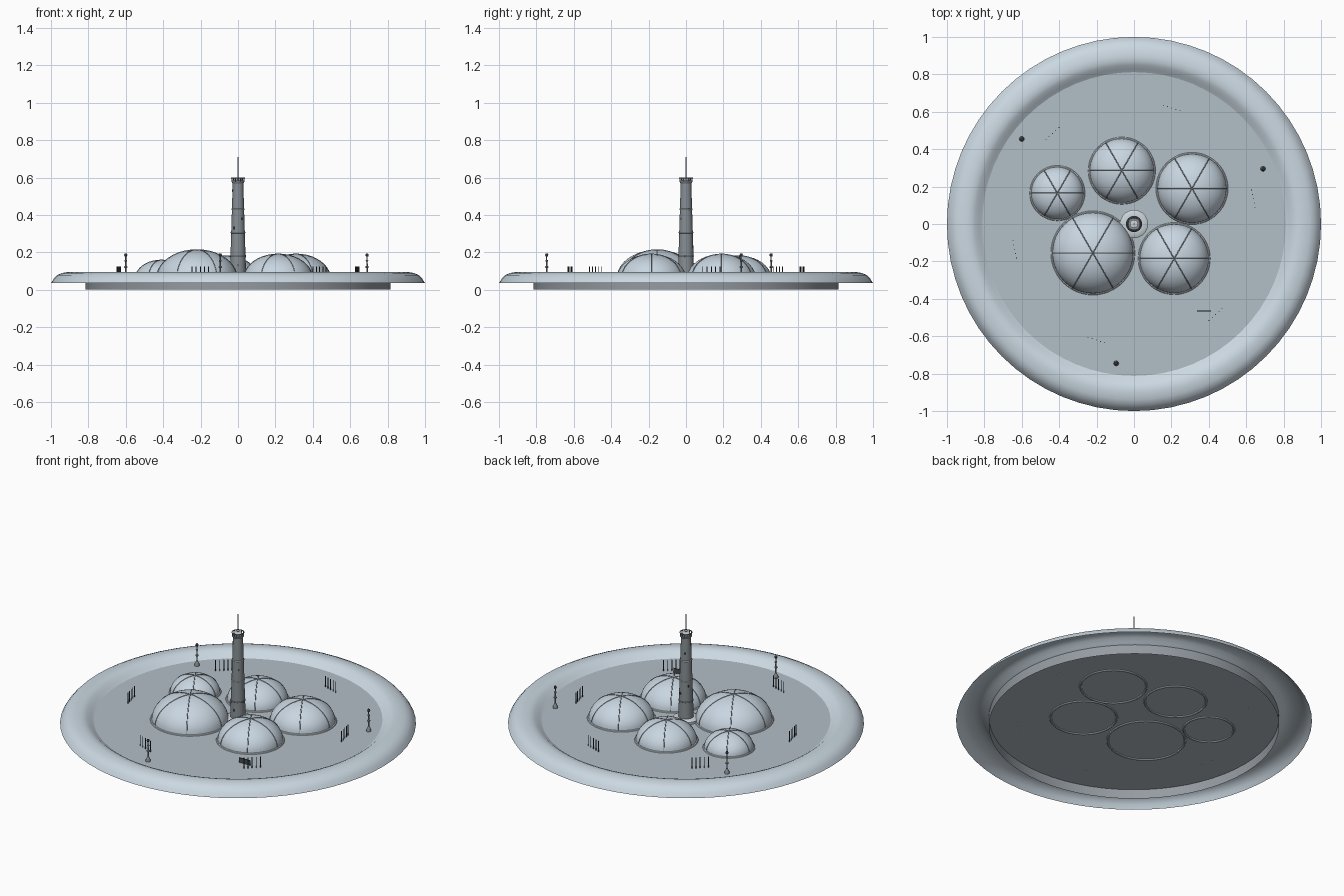
import bpy, bmesh, math
from math import sin, cos, pi, radians

if "Cube" in bpy.data.objects:
    bpy.data.objects.remove(bpy.data.objects["Cube"])

FLOOR = 0.058


def mat(name, r, g, b):
    m = bpy.data.materials.new(name)
    m.diffuse_color = (r, g, b, 1)
    m.use_nodes = True
    m.node_tree.nodes["Principled BSDF"].inputs["Base Color"].default_value = m.diffuse_color
    return m


RIM = mat("pale_blue_hull", 0.60, 0.69, 0.76)
DECK = mat("blue_grey_deck", 0.45, 0.52, 0.57)
GLASS = mat("pale_dome", 0.58, 0.67, 0.75)
TOWER = mat("tower_grey", 0.24, 0.27, 0.29)
TRIM = mat("light_trim", 0.60, 0.66, 0.70)
RIB = mat("rib_grey", 0.28, 0.32, 0.35)
SKIRT = mat("skirt_grey", 0.30, 0.33, 0.36)
DARK = mat("dark_metal", 0.06, 0.07, 0.08)


def finish(name, bm, m, angle=40):
    me = bpy.data.meshes.new(name)
    bm.to_mesh(me)
    bm.free()
    me.materials.append(m)
    ob = bpy.data.objects.new(name, me)
    bpy.context.collection.objects.link(ob)
    bpy.ops.object.select_all(action='DESELECT')
    ob.select_set(True)
    bpy.context.view_layer.objects.active = ob
    bpy.ops.object.shade_smooth_by_angle(angle=radians(angle))
    return ob


def add_lathe(bm, prof, segs, cx=0, cy=0):
    """Revolve (r, z) points listed from bottom/outside to top/centre."""
    rings = []
    for r, z in prof:
        if r < 1e-6:
            rings.append([bm.verts.new((cx, cy, z))] * segs)
        else:
            rings.append([bm.verts.new((cx + r * cos(2 * pi * j / segs),
                                        cy + r * sin(2 * pi * j / segs), z))
                          for j in range(segs)])
    for a, b in zip(rings, rings[1:]):
        for j in range(segs):
            k = (j + 1) % segs
            vs = list(dict.fromkeys((a[j], a[k], b[k], b[j])))
            if len(vs) > 2:
                bm.faces.new(vs)


def lathe(name, prof, segs, m, cx=0, cy=0):
    bm = bmesh.new()
    add_lathe(bm, prof, segs, cx, cy)
    return finish(name, bm, m)


def tube(r, z0, z1):
    return [(0, z0), (r, z0), (r, z1), (0, z1)]


def ring(R, r, z, n=8):
    return [(R + r * cos(2 * pi * i / n), z + r * sin(2 * pi * i / n)) for i in range(n + 1)]


def box(name, size, loc, rot, m):
    bm = bmesh.new()
    bmesh.ops.create_cube(bm, size=1)
    bmesh.ops.scale(bm, vec=size, verts=bm.verts)
    ob = finish(name, bm, m)
    ob.location, ob.rotation_euler = loc, rot
    return ob


# Platform: open dish-shaped hull, flat deck and lower skirt
lathe("hull_rim", [(1, .035), (.986, .058), (.967, .078), (.94, .090), (.90, .096),
                   (.872, .094), (.85, .085), (.83, .070), (.812, FLOOR)], 64, RIM)
lathe("deck", [(.815, FLOOR), (0, FLOOR)], 64, DECK)
lathe("skirt", [(.815, 0), (.815, FLOOR)], 64, SKIRT)

# Domes with base ring and six meridian ribs
DOMES = [(-.22, -.155, .217), (.215, -.185, .185), (.31, .19, .185),
         (-.065, .285, .172), (-.41, .165, .14)]
for n, (cx, cy, R) in enumerate(DOMES, 1):
    h = 0.72 * R
    arc = [(R * cos(pi / 2 * i / 10) if i < 10 else 0, FLOOR + h * sin(pi / 2 * i / 10))
           for i in range(11)]
    lathe(f"dome_{n}", arc, 48, GLASS, cx, cy)
    lathe(f"dome_ring_{n}", ring(R + .001, .007, FLOOR), 48, TRIM, cx, cy)
    cu = bpy.data.curves.new(f"dome_ribs_{n}", 'CURVE')
    cu.dimensions = '3D'
    cu.bevel_depth, cu.bevel_resolution = .0025, 1
    for k in range(3):
        sp = cu.splines.new('POLY')
        sp.points.add(20)
        for i, p in enumerate(sp.points):
            t = pi * i / 20
            p.co = (cx + R * cos(t) * cos(k * pi / 3), cy + R * cos(t) * sin(k * pi / 3),
                    FLOOR + h * sin(t), 1)
    ob = bpy.data.objects.new(f"dome_ribs_{n}", cu)
    bpy.context.collection.objects.link(ob)
    cu.materials.append(RIB)

# Central tower: foot, tapered shaft, light bands, gallery and mast
lathe("tower_foot", [(.075, FLOOR), (.075, .072), (.06, .08), (.04, .08)], 32, TRIM)


def shaft_r(z):
    return .044 - .016 * (z - FLOOR) / (.58 - FLOOR)


lathe("tower_shaft", [(shaft_r(FLOOR), FLOOR), (shaft_r(.58), .58), (0, .58)], 24, TOWER)
for n, z in enumerate((.18, .305, .43), 1):
    lathe(f"tower_band_{n}", ring(shaft_r(z), .0035, z), 24, TRIM if n > 1 else TOWER)
lathe("tower_gallery", [(.028, .568), (.035, .578), (.035, .583), (0, .583)], 24, TOWER)
lathe("gallery_rail", ring(.034, .003, .598), 24, TOWER)
lathe("tower_top", [(.022, .58), (.022, .595), (0, .6)], 24, TRIM)
bm = bmesh.new()
for i in range(16):
    a = 2 * pi * i / 16
    add_lathe(bm, tube(.0018, .58, .6), 6, .034 * cos(a), .034 * sin(a))
finish("gallery_posts", bm, TOWER)
lathe("mast", tube(.0028, .59, .71), 8, TOWER)
for i in range(9):
    z, a = .13 + .05 * i, radians(-90 + 80 * i)
    r = shaft_r(z)
    box(f"tower_window_{i + 1}", (.004, .008, .014), (r * cos(a), r * sin(a), z), (0, 0, a), DARK)

# Lamp posts around the deck
for n, (x, y) in enumerate([(-.6, .455), (.69, .295), (-.095, -.745)], 1):
    lathe(f"lamp_post_{n}", [(.014, FLOOR), (.013, .07), (.007, .082), (.004, .09), (.004, .115),
                             (.009, .119), (.009, .124), (.004, .128), (.0035, .15), (.007, .153),
                             (.007, .157), (.003, .16), (.003, .178)], 12, TOWER, x, y)
    lathe(f"lamp_head_{n}", [(0, .176), (.006, .178), (.009, .186), (.006, .193), (0, .194)],
          12, DARK, x, y)

# Six tangential rows of thin stakes
for n in range(6):
    a = radians(12 + 60 * n)
    bm = bmesh.new()
    for i in range(-2, 3):
        t = i * .0235
        add_lathe(bm, tube(.0026, FLOOR, .125), 6,
                  .652 * cos(a) - t * sin(a), .652 * sin(a) + t * cos(a))
    finish(f"stake_row_{n + 1}", bm, DARK)

# Small dark plaque standing on the deck
box("plaque", (.075, .005, .03), (.373, -.465, FLOOR + .017), (0, 0, 0), DARK)
